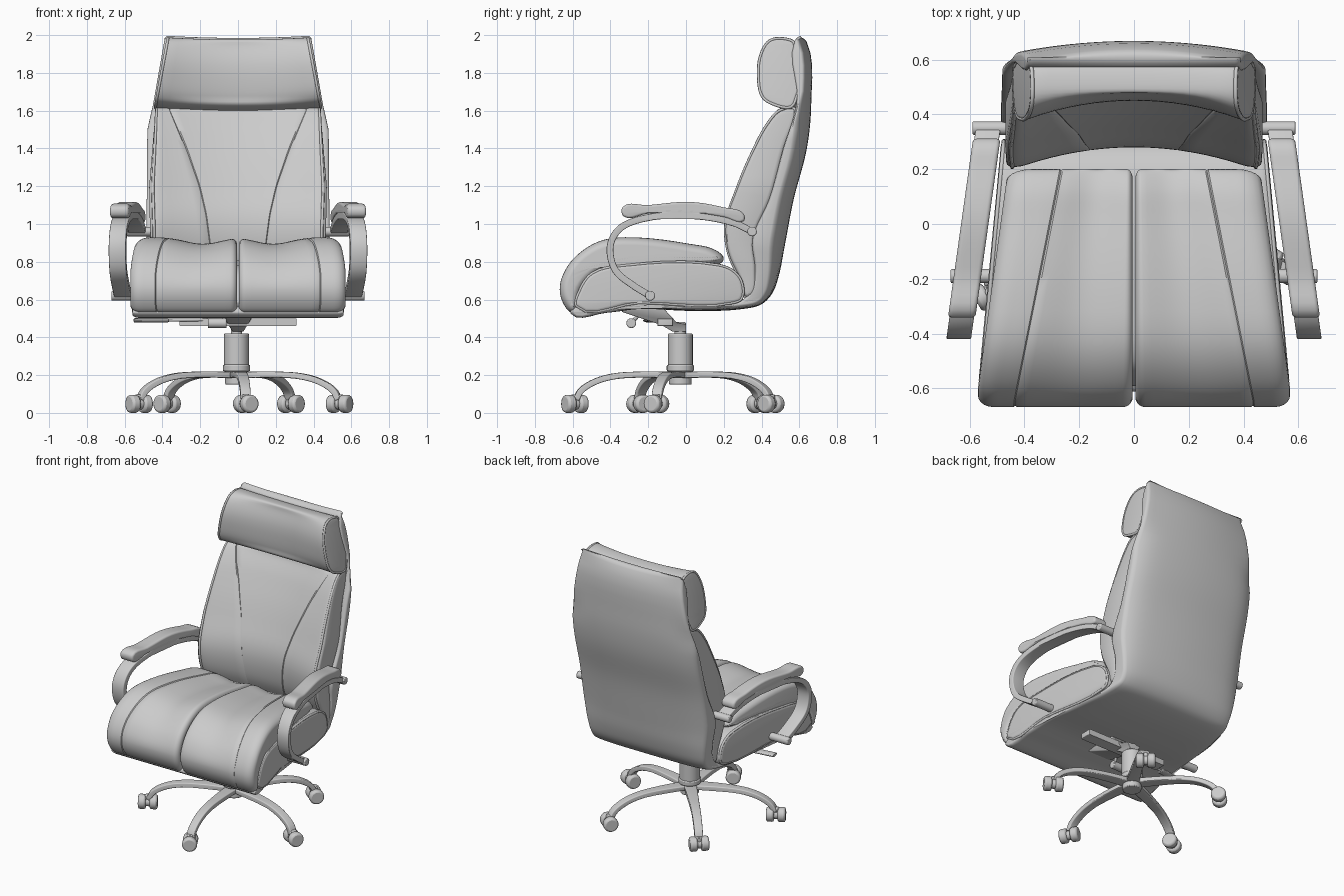
import bpy, bmesh, math
from mathutils import Vector, Matrix
from mathutils.geometry import tessellate_polygon

if "Cube" in bpy.data.objects:
    bpy.data.objects.remove(bpy.data.objects["Cube"])


def interp(v, pts):
    """Piecewise linear lookup."""
    if v <= pts[0][0]:
        return pts[0][1]
    for (a, fa), (b, fb) in zip(pts, pts[1:]):
        if v <= b:
            return fa + (fb - fa) * (v - a) / (b - a)
    return pts[-1][1]


def smooth(pts, closed=True, sub=5):
    """Rounded curve through the given 2D points."""
    p = [Vector(q) for q in pts]
    n = len(p)

    def tangent(i):
        a = p[i] - p[i - 1] if closed or i > 0 else p[1] - p[0]
        b = p[(i + 1) % n] - p[i] if closed or i < n - 1 else p[-1] - p[-2]
        return (a.normalized() + b.normalized()).normalized()

    out = []
    for i in range(n if closed else n - 1):
        j = (i + 1) % n
        length = (p[j] - p[i]).length
        m0, m1 = tangent(i) * length, tangent(j) * length
        for k in range(sub):
            t = k / sub
            out.append(p[i] * (2*t**3 - 3*t*t + 1) + m0 * (t**3 - 2*t*t + t)
                       + p[j] * (3*t*t - 2*t**3) + m1 * (t**3 - t*t))
    return out if closed else out + [p[-1]]


def band(pts, half, sub=6):
    """Outline of a strip that follows a path."""
    c = smooth(pts, False, sub)
    up, low = [], []
    for i, q in enumerate(c):
        t = (c[min(i + 1, len(c) - 1)] - c[max(i - 1, 0)]).normalized()
        nrm = Vector((-t.y, t.x)) * half
        up.append(q + nrm)
        low.append(q - nrm)
    return up + low[::-1]


def stations(lo, hi, n, rs, r, seams=()):
    """Positions across the width with the inset that rounds the ends and sinks the seams."""
    st = []
    for k in range(6):
        a = k / 5 * math.pi / 2
        e, d = rs * (1 - math.cos(a)), r * (1 - math.sin(a))
        st += [(lo + e, d), (hi - e, d)]
    for k in range(1, n):
        s = lo + rs + (hi - lo - 2 * rs) * k / n
        if all(abs(s - q) > 0.02 for q in seams):
            st.append((s, 0))
    for q in seams:
        st += [(q - 0.012, 0), (q, 0.005), (q + 0.012, 0)]
    return sorted(st)


def finish(ob, mirror=False, angle=40):
    if mirror:
        ob.modifiers.new("mirror", 'MIRROR')
    bpy.ops.object.select_all(action='DESELECT')
    bpy.context.view_layer.objects.active = ob
    ob.select_set(True)
    bpy.ops.object.shade_smooth_by_angle(angle=math.radians(angle))
    return ob


def sweep(name, prof, st, warp, mirror=False, pipes=(), inset=0.0):
    """Carry a side profile across the width, bent by warp."""
    n = len(prof)
    if sum(prof[i - 1].x * prof[i].y - prof[i].x * prof[i - 1].y for i in range(n)) < 0:
        prof = prof[::-1]
    nor = []
    for i in range(n):
        t = (prof[(i + 1) % n] - prof[i - 1]).normalized()
        nor.append(Vector((t.y, -t.x)))

    def ring(s, d):
        return [warp(s, p.x - m.x * d, p.y - m.y * d, m.x, m.y) for p, m in zip(prof, nor)]

    bm = bmesh.new()
    rings = [[bm.verts.new(c) for c in ring(s, d)] for s, d in st]
    for a, b in zip(rings, rings[1:]):
        for i in range(n):
            bm.faces.new((a[i - 1], a[i], b[i], b[i - 1]))
    for tri in tessellate_polygon([[p.to_3d() for p in prof]]):
        for end in (rings[0], rings[-1]):
            bm.faces.new([end[i] for i in tri])
    bmesh.ops.recalc_face_normals(bm, faces=bm.faces)
    me = bpy.data.meshes.new(name)
    bm.to_mesh(me)
    bm.free()
    ob = bpy.data.objects.new(name, me)
    bpy.context.collection.objects.link(ob)
    for s in pipes:
        cu = bpy.data.curves.new(name + "_piping", 'CURVE')
        cu.dimensions, cu.bevel_depth, cu.bevel_resolution = '3D', 0.008, 1
        sp = cu.splines.new('POLY')
        sp.points.add(n - 1)
        for pt, c in zip(sp.points, ring(s, inset)):
            pt.co = (*c, 1)
        sp.use_cyclic_u = True
        bpy.context.collection.objects.link(bpy.data.objects.new(name + "_piping", cu))
    return finish(ob, mirror)


def rod(name, a, b, r, mirror=False, bevel=0.006):
    a, b = Vector(a), Vector(b)
    bpy.ops.mesh.primitive_cylinder_add(vertices=28, radius=r, depth=(b - a).length)
    ob = bpy.context.object
    ob.name = name
    ob.data.transform(Matrix.Translation((a + b) / 2) @ (b - a).to_track_quat('Z', 'Y').to_matrix().to_4x4())
    bv = ob.modifiers.new("bevel", 'BEVEL')
    bv.width, bv.segments = bevel, 2
    return finish(ob, mirror)


# Outer shell: one piece under the seat and up the back
def shell_warp(s, y, z, ny, nz):
    t = min(1, max(0, (z - 0.6) / 0.3))
    seat = interp(y, [(-0.6, 0.56), (0.1, 0.495), (0.45, 0.44)])
    back = interp(z, [(0.9, 0.485), (1.5, 0.48), (1.64, 0.448), (2, 0.385)])
    low = interp(z, [(1.55, 1), (1.7, 0)])
    y -= (0.04 * s * s + 0.035 * low * s ** 8) * max(0, ny) * interp(z, [(0.55, 0.3), (0.9, 1)])
    z += 0.012 * s ** 8 * max(0, -nz) * interp(y, [(-0.4, 0), (0.1, 1)]) - 0.012 * (1 - s * s) * t * max(0, nz)
    return s * (seat + (back - seat) * t), y, z


shell = [(-0.61, 0.525), (-0.42, 0.53), (-0.245, 0.55), (0.02, 0.54), (0.3, 0.55), (0.4, 0.575), (0.455, 0.63),
         (0.49, 0.72), (0.52, 0.87), (0.57, 1.13), (0.64, 1.40), (0.663, 1.635), (0.638, 1.97),
         (0.61, 1.997), (0.575, 1.97), (0.585, 1.64), (0.515, 1.4), (0.44, 1.13), (0.352, 0.92),
         (0.365, 0.75), (0.345, 0.65), (0.29, 0.595), (0, 0.585), (-0.3, 0.585), (-0.6, 0.555)]
sweep("outer_shell", smooth(shell), stations(-1, 1, 24, 0.05, 0.014), shell_warp)

# Back cushion with two curved seams
def back_warp(s, y, z, ny, nz):
    w = interp(z, [(0.6, 0.46), (1.2, 0.47), (1.62, 0.435)])
    seam = interp(z, [(0.6, 0.13), (0.9, 0.15), (1.05, 0.17), (1.2, 0.205), (1.4, 0.275), (1.6, 0.36)])
    a = abs(s)
    x = a / 0.5 * seam if a < 0.5 else seam + (w - seam) * (a - 0.5) / 0.5
    y += 0.09 * (1 - (x / w) ** 2) * max(0, -ny)
    return math.copysign(x, s), y, z


back = [(0.58, 1.62), (0.49, 1.61), (0.43, 1.55), (0.335, 1.38), (0.25, 1.18), (0.192, 1.0),
        (0.205, 0.85), (0.27, 0.7), (0.31, 0.6), (0.37, 0.62), (0.385, 0.75), (0.375, 0.92),
        (0.46, 1.13), (0.53, 1.4), (0.59, 1.59)]
sweep("back_cushion", smooth(back), stations(-1, 1, 24, 0.12, 0.035, (-0.5, 0.5)), back_warp,
      pipes=(-0.965, 0.965), inset=0.01)

# Headrest pillow
def head_warp(s, y, z, ny, nz):
    w = interp(z, [(1.62, 0.445), (1.99, 0.375)])
    bend = 1 - s * s
    y += 0.075 * bend * max(0, -ny) - 0.02 * s * s * max(0, ny)
    return s * w, y, z - 0.012 * bend


head = [(0.595, 1.955), (0.53, 1.985), (0.44, 1.975), (0.39, 1.9), (0.376, 1.78), (0.40, 1.67),
        (0.46, 1.63), (0.56, 1.615), (0.60, 1.65)]
sweep("headrest", smooth(head), stations(-1, 1, 16, 0.05, 0.02), head_warp,
      pipes=(-0.985, 0.985), inset=0.005)

# Lower seat cushion
low_seat = [(-0.585, 0.56), (-0.57, 0.65), (-0.5, 0.745), (-0.3, 0.79), (0.17, 0.79), (0.25, 0.76),
            (0.30, 0.70), (0.30, 0.60), (0.25, 0.575), (-0.25, 0.575)]
sweep("seat_base_cushion", smooth(low_seat), stations(-1, 1, 8, 0.06, 0.025),
      lambda s, y, z, ny, nz: (s * interp(y, [(-0.6, 0.57), (0.3, 0.485)]), y, z),
      pipes=(-0.98, 0.98), inset=0.008)

# Upper seat cushion: two rolled halves, each with a seam
def seat_warp(s, y, z, ny, nz):
    w = interp(y, [(-0.6, 0.57), (0.2, 0.46)])
    seam = interp(y, [(-0.65, 0.435), (0.2, 0.265)])
    x = 0.005 + (s / 0.6 * (seam - 0.005) if s < 0.6 else seam - 0.005 + (w - seam) * (s - 0.6) / 0.4)
    z -= 0.035 * math.exp(-((s - 0.3) / 0.22) ** 2) * max(0, nz)
    return x, y, z


seat = [(-0.60, 0.53), (-0.65, 0.58), (-0.668, 0.67), (-0.625, 0.78), (-0.54, 0.865), (-0.44, 0.915),
        (-0.32, 0.93), (0.02, 0.895), (0.16, 0.86), (0.20, 0.815), (0.17, 0.785), (-0.30, 0.78),
        (-0.47, 0.735), (-0.55, 0.65), (-0.575, 0.55)]
st = stations(0, 1, 22, 0.05, 0.035, (0.6,))
st = [q for q in st if q[0] < 0.8] + [q for q in stations(0, 1, 22, 0.17, 0.042) if q[0] >= 0.8]
sweep("seat_cushion", smooth(seat), st, seat_warp, mirror=True)

# Armrests: looped strip, pad and pivot pins
def arm_warp(half):
    return lambda s, y, z, ny, nz: (0.538 + (0.31 - y) * 0.14 + s * half, y, z)


loop = [(0.35, 0.96), (0.255, 1.005), (0.02, 1.045), (-0.22, 1.03), (-0.345, 0.98), (-0.395, 0.91),
        (-0.4, 0.83), (-0.37, 0.75), (-0.28, 0.675), (-0.19, 0.62)]
sweep("arm_loop", band(loop, 0.018), stations(-1, 1, 2, 0.12, 0.005), arm_warp(0.045), mirror=True)
pad = [(-0.335, 1.09), (-0.2, 1.10), (0.02, 1.117), (0.2, 1.088), (0.305, 1.055), (0.305, 1.015),
       (0.2, 1.035), (0.02, 1.06), (-0.2, 1.055), (-0.33, 1.04)]
sweep("arm_pad", smooth(pad), stations(-1, 1, 4, 0.3, 0.013), arm_warp(0.05), mirror=True)
rod("arm_upper_pin", (0.43, 0.35, 0.96), (0.59, 0.35, 0.96), 0.025, True)
rod("arm_lower_pin", (0.52, -0.19, 0.62), (0.67, -0.19, 0.62), 0.026, True)

# Tilt mechanism, cross bar, knob and lever
mech = [(-0.34, 0.535), (-0.3, 0.56), (-0.12, 0.555), (-0.05, 0.48), (0.0, 0.47), (0.0, 0.43),
        (-0.07, 0.43), (-0.13, 0.465)]
sweep("tilt_mechanism", [Vector(q) for q in mech], stations(-1, 1, 2, 0.1, 0.005),
      lambda s, y, z, ny, nz: (s * interp(z, [(0.45, 0.03), (0.5, 0.09)]), y, z))
bar = [Vector(q) for q in ((-0.15, 0.46), (-0.07, 0.46), (-0.07, 0.5), (-0.15, 0.5))]
sweep("cross_bar", bar, stations(-1, 1, 2, 0.02, 0.005), lambda s, y, z, ny, nz: (s * 0.31, y, z))
rod("tension_knob", (-0.16, -0.29, 0.475), (-0.06, -0.29, 0.475), 0.026)
rod("knob_stem", (-0.08, -0.29, 0.475), (-0.06, -0.24, 0.53), 0.01, bevel=0.002)
rod("lever_rod", (-0.40, -0.18, 0.49), (-0.05, -0.12, 0.495), 0.008, bevel=0.002)
rod("lever_paddle", (-0.55, -0.2, 0.49), (-0.37, -0.175, 0.49), 0.028, bevel=0.02).data.transform(
    Matrix.Translation((0, 0, 0.49)) @ Matrix.Diagonal((1, 1, 0.4, 1)) @ Matrix.Translation((0, 0, -0.49)))

# Gas column and hub
CX, CY = -0.008, -0.03
for name, z0, z1, r in (("hub", 0.15, 0.23, 0.06), ("column_collar", 0.22, 0.255, 0.072),
                        ("gas_column", 0.24, 0.42, 0.066), ("piston", 0.4, 0.48, 0.03)):
    rod(name, (CX, CY, z0), (CX, CY, z1), r)

# Five star legs with twin-wheel casters, each swivelled its own way
leg = band([(0.02, 0.2), (0.2, 0.203), (0.36, 0.192), (0.46, 0.162), (0.53, 0.115), (0.555, 0.07)], 0.016)
for k, swivel in enumerate((-60, -30, -40, 225, 210)):
    a, b = math.radians(-85 + 72 * k), math.radians(swivel)
    c, sn = math.cos(a), math.sin(a)

    def leg_warp(s, r, z, ny, nz):
        w = s * interp(r, [(0.05, 0.04), (0.3, 0.03), (0.55, 0.027)])
        return CX + r * c - w * sn, CY + r * sn + w * c, z

    sweep("base_leg", leg, stations(-1, 1, 2, 0.25, 0.006), leg_warp)
    axle = Vector((math.cos(b), math.sin(b), 0))
    hub = Vector((CX + 0.56 * c, CY + 0.56 * sn, 0.048))
    rod("caster_stem", hub, hub + Vector((0, 0, 0.05)), 0.02)
    rod("caster_axle", hub - axle * 0.03, hub + axle * 0.03, 0.03)
    for side in (-1, 1):
        rod("caster_wheel", hub + axle * side * 0.012, hub + axle * side * 0.062, 0.048, bevel=0.012)
